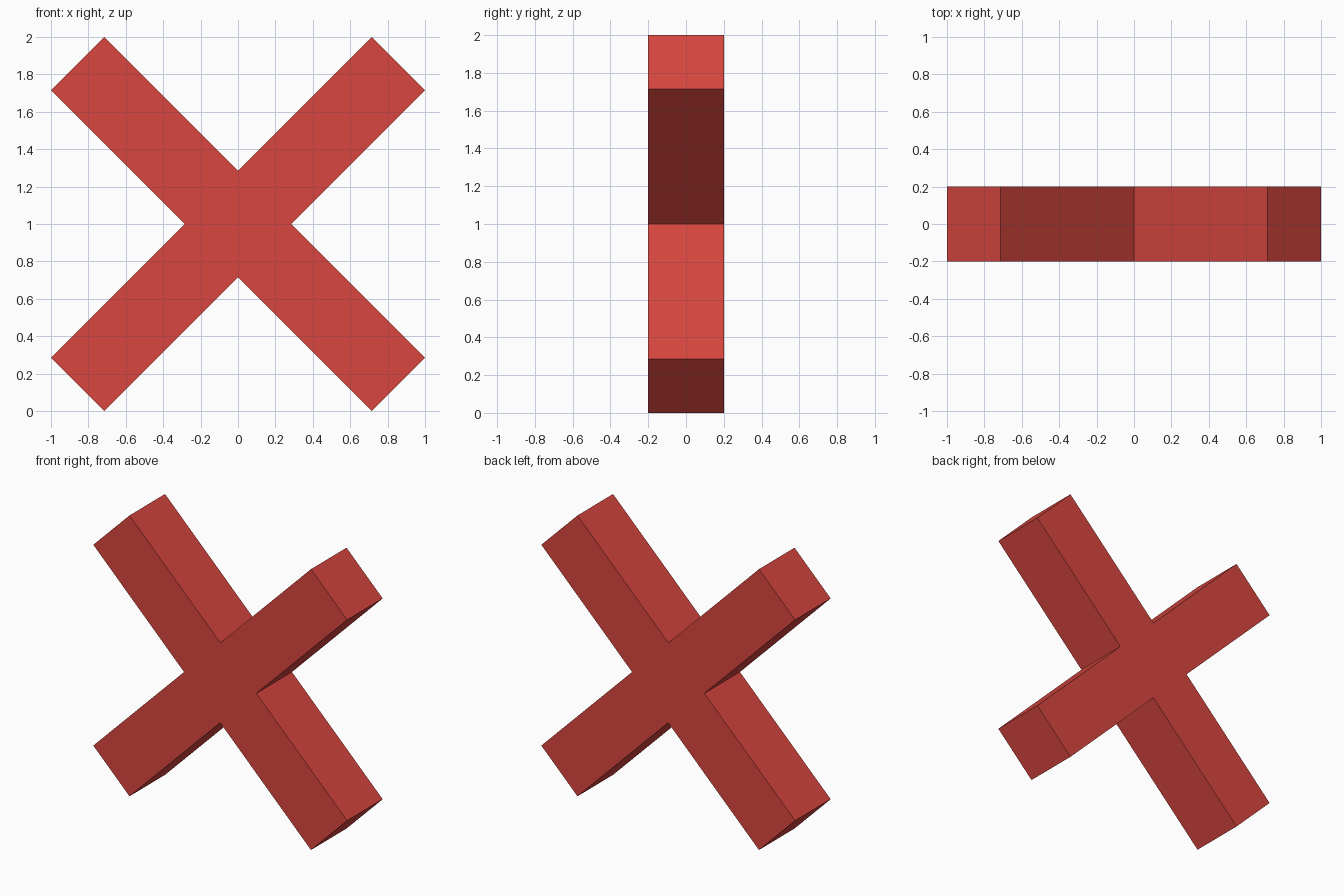
import bpy, bmesh
from mathutils import Matrix

if "Cube" in bpy.data.objects:
    bpy.data.objects.remove(bpy.data.objects["Cube"])

HALF, ARM, DEPTH = 1.0, 0.285, 0.4   # half size, arm corner offset, thickness

# Profile of one quarter, turned four times to make the diagonal cross
quarter = [(ARM, 0.0), (HALF, HALF - ARM), (HALF - ARM, HALF)]
bm = bmesh.new()
verts = []
x_turn = lambda p: (-p[1], p[0])
for _ in range(4):
    verts += [bm.verts.new((x, -DEPTH / 2, z + HALF)) for x, z in quarter]
    quarter = [x_turn(p) for p in quarter]
front = bm.faces.new(verts)

# Extrude the profile from front to back
ext = bmesh.ops.extrude_face_region(bm, geom=[front], use_keep_orig=True)
bmesh.ops.translate(bm, vec=(0, DEPTH, 0),
                    verts=[g for g in ext["geom"] if isinstance(g, bmesh.types.BMVert)])
bmesh.ops.recalc_face_normals(bm, faces=bm.faces)

mesh = bpy.data.meshes.new("diagonal_cross")
bm.to_mesh(mesh)
bm.free()
cross = bpy.data.objects.new("diagonal_cross", mesh)
bpy.context.collection.objects.link(cross)

# Single red colour
red = bpy.data.materials.new("red")
red.diffuse_color = (0.70, 0.062, 0.051, 1.0)
red.use_nodes = True
red.node_tree.nodes["Principled BSDF"].inputs["Base Color"].default_value = red.diffuse_color
mesh.materials.append(red)
